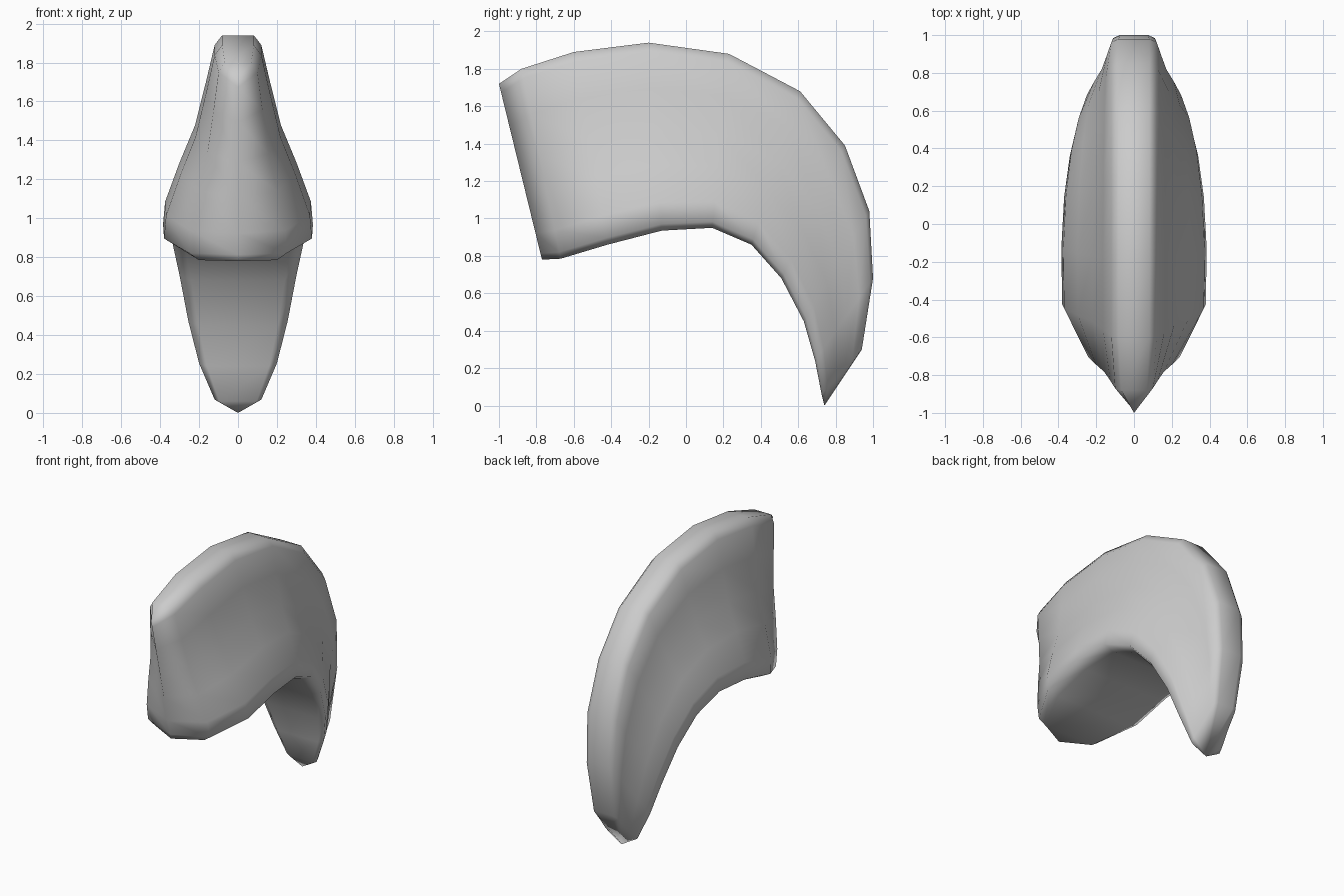
import bpy, bmesh

# Stations along the curve: outer (y, z), inner (y, z), outer and inner half width
STATIONS = [
    (-1.00, 1.72, -0.77, 0.78, 0.00, 0.00),
    (-0.88, 1.80, -0.67, 0.785, 0.10, 0.25),
    (-0.60, 1.89, -0.42, 0.86, 0.12, 0.38),
    (-0.20, 1.94, -0.13, 0.935, 0.12, 0.385),
    (0.23, 1.88, 0.14, 0.95, 0.12, 0.37),
    (0.61, 1.68, 0.35, 0.86, 0.12, 0.34),
    (0.85, 1.39, 0.51, 0.68, 0.12, 0.30),
    (0.98, 1.04, 0.63, 0.45, 0.12, 0.255),
    (1.00, 0.68, 0.69, 0.24, 0.11, 0.20),
    (0.94, 0.30, 0.725, 0.06, 0.09, 0.12),
    (0.74, 0.00, 0.74, 0.00, 0.00, 0.00),
]
# Flared cross-section: distance from outer to inner edge, blend of the widths
FLARE = [(0.05, 0.0), (0.24, 0.17), (0.46, 0.38), (0.65, 0.68), (0.85, 0.96), (0.965, 1.0)]


def section(oy, oz, iy, iz, wo, wi):
    half = [(0.68 * wo, 0.0)]
    half += [(wo + f * (wi - wo), t) for t, f in FLARE]
    half += [(0.8 * wi, 1.0)]
    ring = half + [(-x, t) for x, t in reversed(half)]
    return [(x, oy + t * (iy - oy), oz + t * (iz - oz)) for x, t in ring]


# Curved body lofted through the sections, both ends closing to a keel
bm = bmesh.new()
rings = [[bm.verts.new(p) for p in section(*s)] for s in STATIONS]
for a, b in zip(rings, rings[1:]):
    n = len(a)
    for i in range(n):
        j = (i + 1) % n
        bm.faces.new((a[i], a[j], b[j], b[i]))
bmesh.ops.remove_doubles(bm, verts=bm.verts, dist=0.0005)
bmesh.ops.recalc_face_normals(bm, faces=bm.faces)
mesh = bpy.data.meshes.new("curved_crest")
bm.to_mesh(mesh)
bm.free()
mesh.shade_smooth()
crest = bpy.data.objects.new("curved_crest", mesh)
bpy.context.collection.objects.link(crest)
